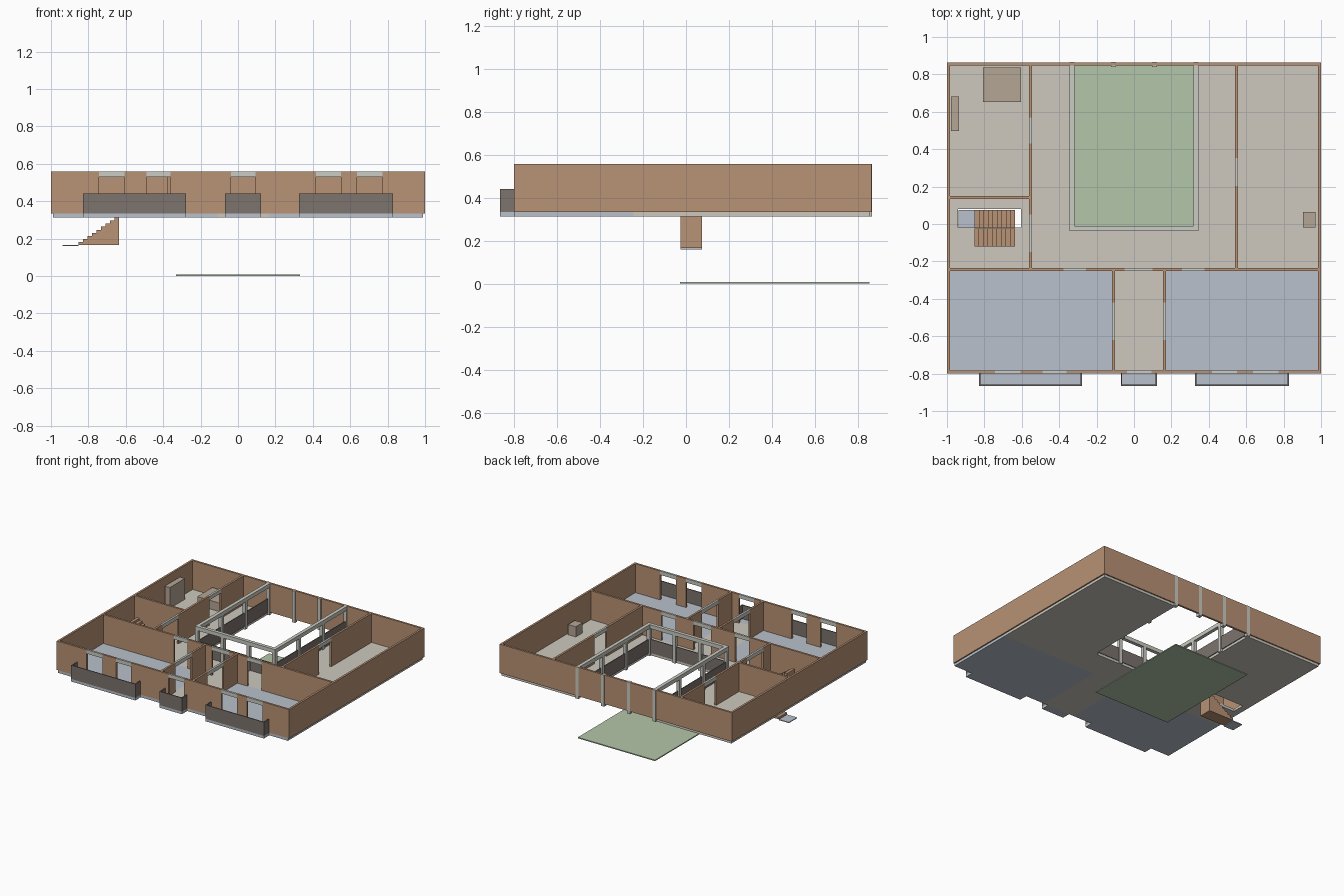
import bpy
import bmesh

if "Cube" in bpy.data.objects:
    bpy.data.objects.remove(bpy.data.objects["Cube"], do_unlink=True)


def material(name, rgb):
    lin = [((c / 255 + 0.055) / 1.055) ** 2.4 for c in rgb] + [1]
    m = bpy.data.materials.new(name)
    m.use_nodes = True
    m.diffuse_color = lin
    m.node_tree.nodes["Principled BSDF"].inputs["Base Color"].default_value = lin
    return m


BROWN = material("wall_brown", (184, 146, 117))
STONE = material("floor_beige", (205, 201, 191))
BLUE = material("floor_blue", (185, 193, 204))
GREEN = material("lawn_green", (180, 198, 170))
DARK = material("railing_dark", (124, 115, 109))
TRIM = material("trim_grey", (203, 204, 196))
WOOD = material("furniture_taupe", (181, 166, 149))

FLOOR, BASE, TOP, HEAD, RAIL = 0.333, 0.313, 0.558, 0.528, 0.44
T = 0.016   # wall thickness


def finish(name, bm, mat):
    bmesh.ops.recalc_face_normals(bm, faces=bm.faces)
    me = bpy.data.meshes.new(name)
    bm.to_mesh(me)
    bm.free()
    me.materials.append(mat)
    ob = bpy.data.objects.new(name, me)
    bpy.context.collection.objects.link(ob)
    return ob


def boxes(name, mat, items):
    """One object from boxes given as (x0, x1, y0, y1, z0, z1)."""
    bm = bmesh.new()
    for x0, x1, y0, y1, z0, z1 in items:
        for v in bmesh.ops.create_cube(bm, size=1)["verts"]:
            v.co = (x1 if v.co.x > 0 else x0,
                    y1 if v.co.y > 0 else y0,
                    z1 if v.co.z > 0 else z0)
    return finish(name, bm, mat)


def slab(name, mat, xs, ys, keep):
    """Floor plate on a grid; cells failing keep(x, y) are left open."""
    bm = bmesh.new()
    for x0, x1 in zip(xs, xs[1:]):
        for y0, y1 in zip(ys, ys[1:]):
            if keep((x0 + x1) / 2, (y0 + y1) / 2):
                bm.faces.new([bm.verts.new((x, y, BASE)) for x, y in
                              ((x0, y0), (x1, y0), (x1, y1), (x0, y1))])
    bmesh.ops.remove_doubles(bm, verts=bm.verts, dist=0.0001)
    ext = bmesh.ops.extrude_face_region(bm, geom=bm.faces[:], use_keep_orig=True)
    for v in ext["geom"]:
        if isinstance(v, bmesh.types.BMVert):
            v.co.z = FLOOR
    return finish(name, bm, mat)


def wall(name, axis, pos, a, b, doors=()):
    """Wall along an axis, with full-height openings under trim lintels."""
    def piece(s, e, z0, z1):
        across = (pos - T / 2, pos + T / 2)
        return ((s, e) + across if axis == "x" else across + (s, e)) + (z0, z1)
    solid, start = [], a
    for s, e in doors:
        solid.append(piece(start, s, FLOOR, TOP))
        start = e
    solid.append(piece(start, b, FLOOR, TOP))
    boxes(name, BROWN, solid)
    if doors:
        boxes(name + "_lintels", TRIM, [piece(s, e, HEAD, TOP) for s, e in doors])


# Floors: court opening and stairwell are left open
def beige_cell(x, y):
    if y < -0.245:
        return -0.11 < x < 0.163
    court = abs(x) < 0.335 and y > -0.024
    well = -0.94 < x < -0.605 and -0.02 < y < 0.08
    return not (court or well)


slab("main_floor", STONE,
     [-0.99, -0.94, -0.605, -0.335, -0.11, 0.163, 0.335, 0.99],
     [-0.80, -0.245, -0.024, -0.02, 0.08, 0.855], beige_cell)

balconies = [(-0.829, -0.278), (-0.07, 0.123), (0.326, 0.829)]
room_floors = [(-0.99, -0.11, -0.80, -0.245, BASE, FLOOR),
               (0.163, 0.99, -0.80, -0.245, BASE, FLOOR)]
boxes("front_room_floors", BLUE, room_floors)
boxes("balcony_floors", BLUE,
      [(a, b, -0.866, -0.80, BASE, FLOOR) for a, b in balconies])

# Outer walls
E = 1 - T / 2
wall("front_wall", "x", -0.792, -1, 1,
     [(-0.742, -0.607), (-0.49, -0.36), (-0.037, 0.094), (0.417, 0.55), (0.637, 0.773)])
wall("back_wall", "x", 0.856, -1, 1)
wall("right_wall", "y", -E, -0.784, 0.848)
wall("left_wall", "y", E, -0.784, 0.848)

# Inner walls
wall("cross_wall", "x", -0.243, -1 + T, 1 - T,
     [(-0.376, -0.257), (-0.05, 0.10), (0.257, 0.376)])
wall("right_wing_wall", "y", -0.553, -0.235, 0.848, [(-0.15, 0.05), (0.43, 0.57)])
wall("left_wing_wall", "y", 0.548, -0.235, 0.848, [(0.203, 0.353)])
wall("stair_room_wall", "x", 0.142, -1 + T, -0.561)
for name, x in (("hall_right_wall", -0.11), ("hall_left_wall", 0.163)):
    wall(name, "y", x, -0.784, -0.251, [(-0.62, -0.42)])

# Balcony railings
R = 0.007
for i, (a, b) in enumerate(balconies):
    boxes("balcony_railing_%d" % (i + 1), DARK, [
        (a, b, -0.866, -0.866 + R, FLOOR, RAIL),
        (a, a + R, -0.866 + R, -0.80, FLOOR, RAIL),
        (b - R, b, -0.866 + R, -0.80, FLOOR, RAIL)])

# Court gallery: posts, ring beam and railings
H = 0.0135
C, Y0, Y1 = 0.332, -0.023, 0.853
post_spots = set()
for i in range(4):
    x, y = -C + i * 2 * C / 3, Y0 + i * (Y1 - Y0) / 3
    post_spots |= {(x, Y0), (x, Y1), (-C, y), (C, y)}
boxes("court_posts", TRIM, [
    (x - H, x + H, y - H, y + H, BASE, TOP if y == Y1 else HEAD)
    for x, y in sorted(post_spots)])
boxes("court_beams", TRIM, [
    (-C - H, C + H, Y0 - H, Y0 + H, HEAD, TOP),
    (-C - H, -C + H, Y0 + H, 0.848, HEAD, TOP),
    (C - H, C + H, Y0 + H, 0.848, HEAD, TOP)])
boxes("court_railings", DARK, [
    (-C, C, Y0 - R / 2, Y0 + R / 2, FLOOR, RAIL),
    (-C - R / 2, -C + R / 2, Y0, 0.848, FLOOR, RAIL),
    (C - R / 2, C + R / 2, Y0, 0.848, FLOOR, RAIL)])

# Lawn
boxes("court_lawn", GREEN, [(-C, C, -0.027, 0.855, 0, 0.008)])


# Stairs: stepped profile swept across the flight
def flight(name, x_low, x_high, y0, y1, z0, z1, steps=9):
    run, rise = (x_high - x_low) / steps, (z1 - z0) / steps
    profile = [(x_low, z0)]
    for i in range(steps):
        z = z0 + (i + 1) * rise
        profile += [(x_low + i * run, z), (x_low + (i + 1) * run, z)]
    profile.append((x_high, z0))
    bm = bmesh.new()
    face = bm.faces.new([bm.verts.new((x, y0, z)) for x, z in profile])
    ext = bmesh.ops.extrude_face_region(bm, geom=[face], use_keep_orig=True)
    for v in ext["geom"]:
        if isinstance(v, bmesh.types.BMVert):
            v.co.y = y1
    finish(name, bm, BROWN)


flight("lower_stairs", -0.853, -0.637, -0.025, 0.075, 0.166, 0.312)
flight("upper_stairs", -0.637, -0.853, -0.12, -0.025, FLOOR, 0.485)
boxes("stair_landing", BLUE, [(-0.938, -0.853, -0.025, 0.075, 0.16, 0.166)])

# Furniture
boxes("bed", WOOD, [(-0.807, -0.605, 0.652, 0.837, FLOOR, 0.40)])
boxes("cabinet", WOOD, [(-0.978, -0.935, 0.497, 0.683, FLOOR, 0.495)])
boxes("side_table", WOOD, [(0.904, 0.971, -0.02, 0.064, FLOOR, 0.412)])
